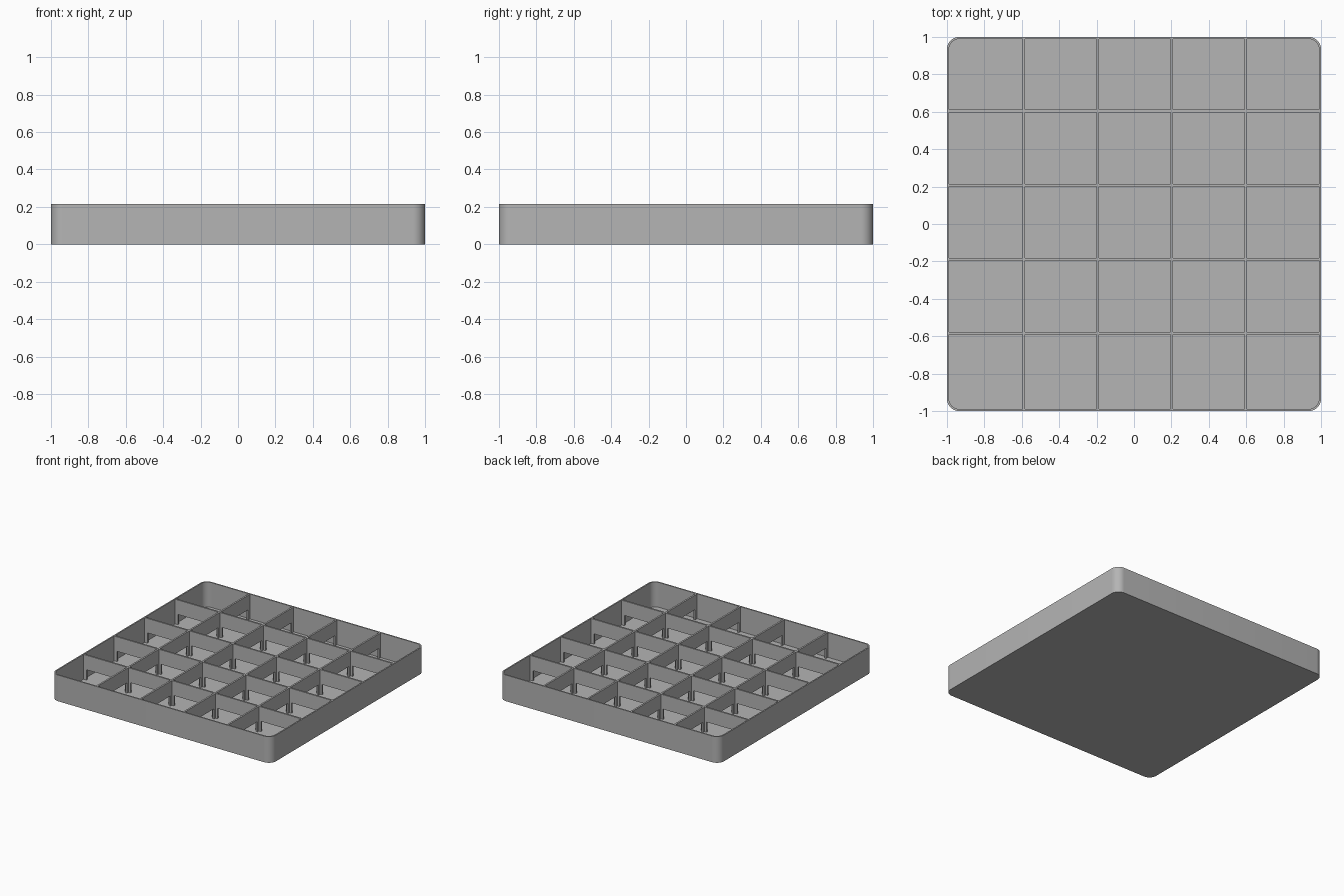
import bpy, bmesh, math

old = bpy.data.objects.get("Cube")
if old:
    bpy.data.objects.remove(old, do_unlink=True)

HALF, HEIGHT, WALL, FLOOR, RADIUS = 1.0, 0.215, 0.011, 0.011, 0.065
PITCH, THICK, LEG, ARCH = 0.396, 0.014, 0.025, 0.095
OFFSET_X, OFFSET_Y = 0.004, 0.01

grey = bpy.data.materials.new("plain grey")
grey.use_nodes = True
colour = (0.46, 0.46, 0.46, 1)
grey.diffuse_color = colour
grey.node_tree.nodes["Principled BSDF"].inputs["Base Color"].default_value = colour


def finish(bm, name):
    bmesh.ops.recalc_face_normals(bm, faces=bm.faces[:])
    mesh = bpy.data.meshes.new(name)
    bm.to_mesh(mesh)
    bm.free()
    mesh.materials.append(grey)
    obj = bpy.data.objects.new(name, mesh)
    bpy.context.collection.objects.link(obj)
    return obj


def rounded_loop(bm, half, radius, z, steps=10):
    """Ring of vertices around a square with rounded corners."""
    ring = []
    for corner in range(4):
        mid = math.radians(45 + 90 * corner)
        cx = math.copysign(half - radius, math.cos(mid))
        cy = math.copysign(half - radius, math.sin(mid))
        for i in range(steps + 1):
            a = math.radians(90 * (corner + i / steps))
            ring.append(bm.verts.new((cx + radius * math.cos(a), cy + radius * math.sin(a), z)))
    return ring


# Tray: floor and rounded outer wall in one shell
bm = bmesh.new()
rings = [
    rounded_loop(bm, HALF, RADIUS, 0),
    rounded_loop(bm, HALF, RADIUS, HEIGHT),
    rounded_loop(bm, HALF - WALL, RADIUS - WALL, HEIGHT),
    rounded_loop(bm, HALF - WALL, RADIUS - WALL, FLOOR),
]
for low, high in zip(rings, rings[1:]):
    for i in range(len(low)):
        j = (i + 1) % len(low)
        bm.faces.new((low[i], low[j], high[j], high[i]))
bm.faces.new(rings[0])
bm.faces.new(rings[-1])
tray = finish(bm, "tray")
bpy.ops.object.select_all(action='DESELECT')
tray.select_set(True)
bpy.context.view_layer.objects.active = tray
bpy.ops.object.shade_smooth_by_angle(angle=math.radians(30))


def divider(name, place, crossings, along_x):
    """Upright panel with one arch per cell and a leg at each crossing."""
    end = HALF - WALL / 2
    stops = [-HALF + WALL] + crossings + [HALF - WALL]
    profile = [(end, HEIGHT - 0.001), (-end, HEIGHT - 0.001), (-end, FLOOR / 2)]
    for a, b in zip(stops, stops[1:]):
        profile += [(a + LEG, FLOOR / 2), (a + LEG, ARCH), (b - LEG, ARCH), (b - LEG, FLOOR / 2)]
    profile.append((end, FLOOR / 2))
    bm = bmesh.new()
    side = place - THICK / 2
    verts = [bm.verts.new((u, side, z) if along_x else (side, u, z)) for u, z in profile]
    face = bm.faces.new(verts)
    out = bmesh.ops.extrude_face_region(bm, geom=[face])
    moved = [v for v in out["geom"] if isinstance(v, bmesh.types.BMVert)]
    bmesh.ops.translate(bm, verts=moved, vec=(0, THICK, 0) if along_x else (THICK, 0, 0))
    finish(bm, name)


# Crossing dividers that make a five by five grid
xs = [OFFSET_X + PITCH * (i - 1.5) for i in range(4)]
ys = [OFFSET_Y + PITCH * (i - 1.5) for i in range(4)]
for i in range(4):
    divider(f"cross_divider_{i + 1}", ys[i], xs, True)
    divider(f"long_divider_{i + 1}", xs[i], ys, False)
